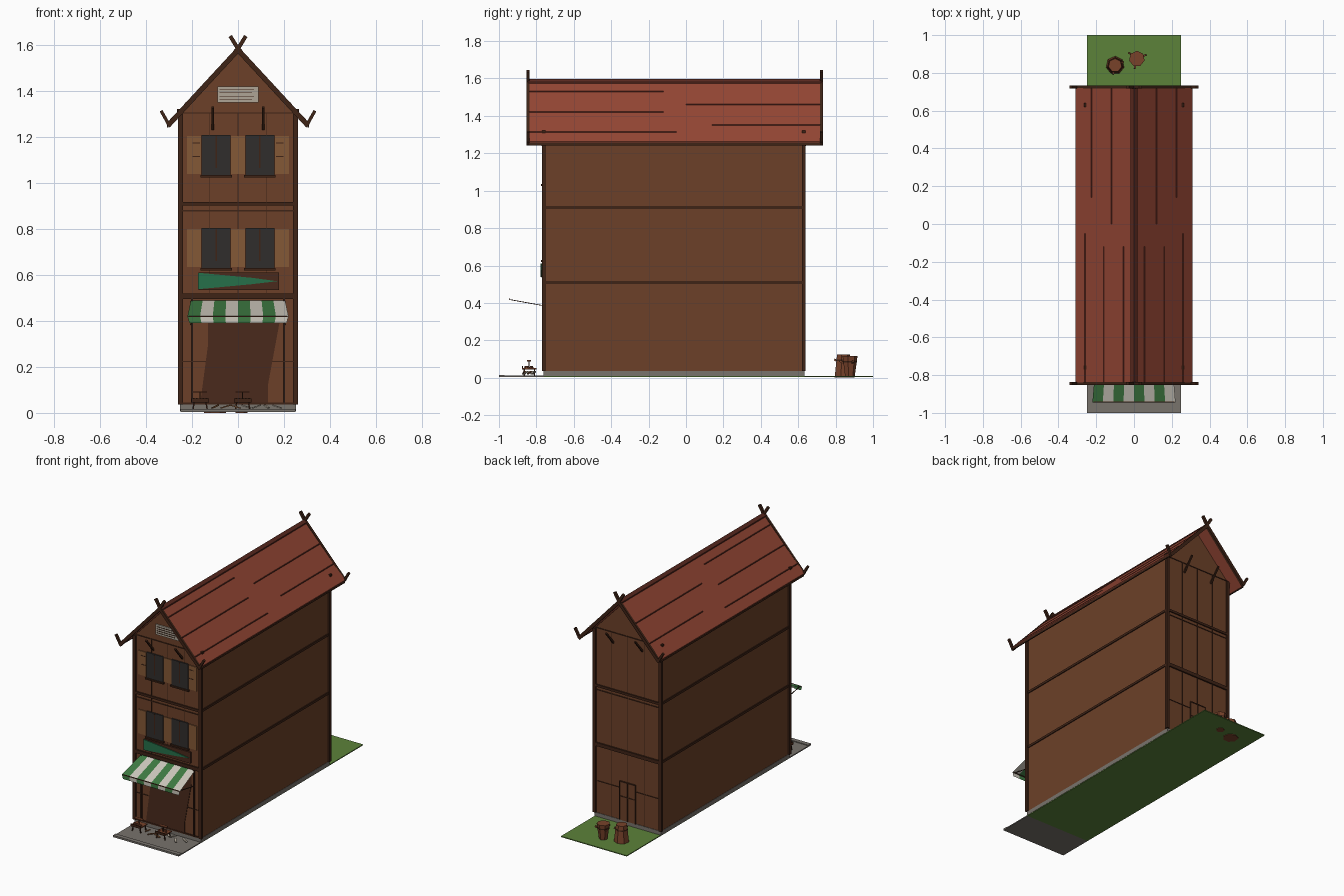
import bpy, bmesh, math, random
from mathutils import Vector, Matrix

if "Cube" in bpy.data.objects:
    bpy.data.objects.remove(bpy.data.objects["Cube"])
random.seed(4)

def mat(name, rgb):
    m = bpy.data.materials.new(name)
    m.diffuse_color = [(c / 255 / 12.92 if c < 11 else ((c / 255 + .055) / 1.055) ** 2.4) for c in rgb] + [1]
    m.use_nodes = True
    m.node_tree.nodes["Principled BSDF"].inputs["Base Color"].default_value = m.diffuse_color
    return m

WALL = mat("wall_wood", (108, 64, 40)); BEAM = mat("dark_beam", (62, 35, 22))
ROOF = mat("roof_red", (148, 70, 52)); BATTEN = mat("roof_batten", (92, 42, 32))
TAN = mat("shutter_wood", (132, 88, 54)); GLASS = mat("window_dark", (48, 45, 44))
GREEN = mat("awning_green", (62, 122, 66)); WHITE = mat("awning_white", (205, 200, 188))
SIGN = mat("sign_green", (38, 112, 74)); GRASS = mat("grass", (92, 130, 58))
STONE = mat("stone", (120, 115, 108)); DOOR = mat("doorway", (74, 42, 28))
CLAY = mat("bucket_wood", (120, 66, 42)); VENT = mat("vent", (175, 165, 150))

def finish(name, bm, m):
    bmesh.ops.recalc_face_normals(bm, faces=bm.faces)
    me = bpy.data.meshes.new(name)
    bm.to_mesh(me); bm.free()
    me.materials.append(m)
    ob = bpy.data.objects.new(name, me)
    bpy.context.collection.objects.link(ob)
    return ob

def box(name, x0, x1, y0, y1, z0, z1, m):
    bm = bmesh.new()
    bmesh.ops.create_cube(bm, size=1)
    for v in bm.verts:
        v.co = (x0 if v.co.x < 0 else x1, y0 if v.co.y < 0 else y1, z0 if v.co.z < 0 else z1)
    return finish(name, bm, m)

def beam(name, p, q, w, h, m):
    p, q = Vector(p), Vector(q)
    d = q - p
    bm = bmesh.new()
    bmesh.ops.create_cube(bm, size=1, matrix=Matrix.Translation((p + q) / 2)
                          @ d.to_track_quat('Z', 'Y').to_matrix().to_4x4()
                          @ Matrix.Diagonal((w, h, d.length, 1)))
    return finish(name, bm, m)

def prism(name, pts, y0, y1, m):
    """Extrude an x-z profile along y."""
    bm = bmesh.new()
    f = bm.faces.new([bm.verts.new((x, y0, z)) for x, z in pts])
    r = bmesh.ops.extrude_face_region(bm, geom=[f])
    bmesh.ops.translate(bm, vec=(0, y1 - y0, 0), verts=[g for g in r["geom"] if isinstance(g, bmesh.types.BMVert)])
    return finish(name, bm, m)

def cone(name, loc, r0, r1, h, sides, m):
    bm = bmesh.new()
    bmesh.ops.create_cone(bm, cap_ends=True, segments=sides, radius1=r0, radius2=r1, depth=h,
                          matrix=Matrix.Translation(Vector(loc) + Vector((0, 0, h / 2))))
    return finish(name, bm, m)

F, B = -.76, .63          # front and back wall planes

# Ground
box("grass_yard", -.25, .25, F, 1, .004, .01, GRASS)
box("pavement", -.25, .25, -1, F, .004, .011, STONE)
box("kerb", -.25, .25, -1, -.97, .004, .016, STONE)
box("foundation", -.252, .252, F - .003, B + .003, .008, .036, STONE)

# House body with gables
prism("house_body", [(-.25, .03), (.25, .03), (.25, 1.30), (0, 1.563), (-.25, 1.30)], F, B, WALL)

# Corner posts and side bands
for s in (-1, 1):
    for y in (F, B):
        box("corner_post", s * .25 - .011, s * .25 + .011, y - .01, y + .01, .036, 1.30, BEAM)
        box("post_peg", s * .26 - .006, s * .26 + .006, y - .01, y + .01, 1.29, 1.322, BEAM)
    for z in (.508, .91):
        box("side_band", s * .25 - .006, s * .25 + .006, F, B, z - .008, z + .008, BEAM)

# Front and back timber lines
for y, s in ((F, -1), (B, 1)):
    def strip(name, x0, x1, z0, z1, d=.004, m=BEAM):
        return box(name, x0, x1, min(y, y + s * d), max(y, y + s * d), z0, z1, m)
    for z, h, d in ((.508, .012, .01), (.91, .008, .008), (.88, .003, .004), (1.305, .003, .004)):
        strip("cross_beam", -.245, .245, z - h, z + h, d)
    for x in (-.125, 0, .125):
        strip("plank_joint", x - .002, x + .002, .52 if s < 0 else .04, 1.305)
    # Braces under the roof overhang
    for x in (-.11, .11):
        beam("roof_brace", (x, y, 1.235), (x, y + s * .08, 1.33), .011, .011, BEAM)
    if s < 0:
        # Windows with sills and shutters
        for z in (.63, 1.035):
            for a, b in ((-.222, -.162), (-.03, .03), (.162, .222)):
                strip("shutter", a, b, z + .005, z + .17, .006, TAN)
            for x in (-.095, .095):
                strip("window_pane", x - .063, x + .063, z, z + .175, .008, GLASS)
                strip("window_mullion", x - .003, x + .003, z + .03, z + .17, .011)
                strip("window_sill", x - .069, x + .069, z - .01, z, .016)
            if z > 1:
                for x in (-.182, .182):
                    for k in (.08, .14):
                        strip("shutter_hinge", x - .016, x + .016, z + k - .002, z + k + .002, .008)
        # Gable vent
        strip("vent_panel", -.09, .09, 1.35, 1.42, .008, VENT)
        for i in range(4):
            strip("vent_slat", -.08, .06 + .01 * (i % 2), 1.363 + i * .014, 1.366 + i * .014, .011)
        # Shop front
        prism("shop_doorway", [(-.165, .037), (.13, .037), (.13, .12), (.18, .39), (.18, .48), (-.13, .48), (-.13, .3)],
              F - .004, F, DOOR)
        for x in (-.2, .2):
            strip("shop_post", x - .005, x + .005, .036, .5, .008)
        for a in (-1, 1):
            strip("shop_rail", min(a * .13, a * .25), max(a * .13, a * .25), .222, .226)
        strip("shop_sill", -.25, .25, .036, .045, .006)
        # Hanging sign board
        strip("sign_board", -.172, .178, .535, .612, .012, DOOR)
        prism("sign_face", [(-.175, .538), (.06, .56), (.17, .573), (.06, .588), (-.175, .61)], F - .018, F - .01, SIGN)
    else:
        # Back door
        strip("back_door", -.06, .06, .036, .30, .006, WALL)
        for x in (-.06, 0, .06):
            strip("door_stile", x - .003, x + .003, .036, .30, .009)
        for z in (.30, .20):
            strip("door_rail", -.06, .06, z - .003, z + .003, .009)
        strip("back_rail", -.24, .24, .253, .257)

# Roof
prism("roof", [(-.305, 1.245), (0, 1.565), (.305, 1.245), (.31, 1.262), (0, 1.588), (-.31, 1.262)], -.84, .72, ROOF)
prism("ridge_cap", [(-.018, 1.572), (0, 1.585), (.018, 1.572), (.018, 1.58), (0, 1.597), (-.018, 1.58)], -.845, .725, BATTEN)
for s in (-1, 1):
    beam("eave_trim", (s * .306, -.84, 1.25), (s * .306, .72, 1.25), .008, .014, BEAM)
    runs = [(.055, -.84, -.12), (.12, 0, .72), (.16, -.84, -.12), (.225, .14, .72), (.26, -.84, -.05)]
    for x, a, b in runs:
        z = 1.588 - 1.052 * x
        beam("roof_batten", (s * x, a, z), (s * x, b, z), .005, .005, BATTEN)
    # Bargeboards with crossed ridge horns and upturned eave horns
    for y in (-.845, .725):
        beam("bargeboard", (s * .305, y, 1.25), (0, y, 1.58), .016, .022, BEAM)
        beam("ridge_horn", (s * .012, y, 1.565), (-s * .034, y, 1.64), .016, .017, BEAM)
        beam("eave_horn", (s * .298, y, 1.25), (s * .335, y, 1.315), .016, .014, BEAM)

# Striped awning: slope and valance, eight strips
for i in range(8):
    u0, u1 = i / 4 - 1, (i + 1) / 4 - 1
    bm = bmesh.new()
    rows = [[bm.verts.new((u * w, y, z)) for u in (u0, u1)]
            for w, y, z in ((.205, F, .49), (.22, -.945, .42), (.212, -.945, .392))]
    for a, b in zip(rows, rows[1:]):
        bm.faces.new((a[0], a[1], b[1], b[0]))
    finish("awning_stripe", bm, WHITE if i % 2 else GREEN)
for x in (-.205, .205):
    beam("awning_rod", (x, F, .385), (x, -.943, .418), .004, .004, BEAM)
beam("awning_bar", (-.215, -.943, .42), (.215, -.943, .42), .005, .005, BEAM)

# Market stalls: low trays with produce, and loose pale planks
for x in (-.165, .02):
    box("tray", x - .038, x + .038, -.875, -.80, .045, .052, CLAY)
    box("tray_lip", x - .038, x + .038, -.877, -.872, .045, .062, BEAM)
    for a in (-.032, .032):
        for y in (-.865, -.81):
            beam("tray_leg", (x + a, y, .01), (x + a * .8, y, .046), .006, .006, BEAM)
    for i in range(5):
        cone("produce", (x - .028 + i * .014, -.86 + random.random() * .04, .052), .008, .004, .012, 6, CLAY)
    box("price_shelf", x - .03, x + .03, -.85, -.83, .088, .094, CLAY)
    beam("shelf_stand", (x, -.84, .05), (x, -.84, .09), .005, .005, BEAM)
for i in range(7):
    x, y, t = -.1 + i * .045, random.uniform(-.88, -.8), random.uniform(0, math.pi)
    d = Vector((math.cos(t), math.sin(t) * .5, .3)) * .022
    c = Vector((x, y, .027))
    beam("loose_plank", c - d, c + d, .012, .005, VENT if i > 2 else TAN)

# Yard buckets with a rim band and side handles
for x, y, r0, r1, h in ((-.1, .84, .05, .036, .125), (.015, .875, .026, .042, .115)):
    cone("bucket", (x, y, 0), r0, r1, h, 7, CLAY)
    cone("bucket_band", (x, y, h * .72), r0 + (r1 - r0) * .72 + .002, r0 + (r1 - r0) * .8 + .002, .008, 7, BEAM)
    for a in (.4, 2.5, 4.5):
        v = Vector((math.cos(a), math.sin(a), 0))
        beam("bucket_handle", Vector((x, y, h * .7)) + v * r1 * .8, Vector((x, y, h * .78)) + v * (r1 + .012), .01, .01, CLAY)
